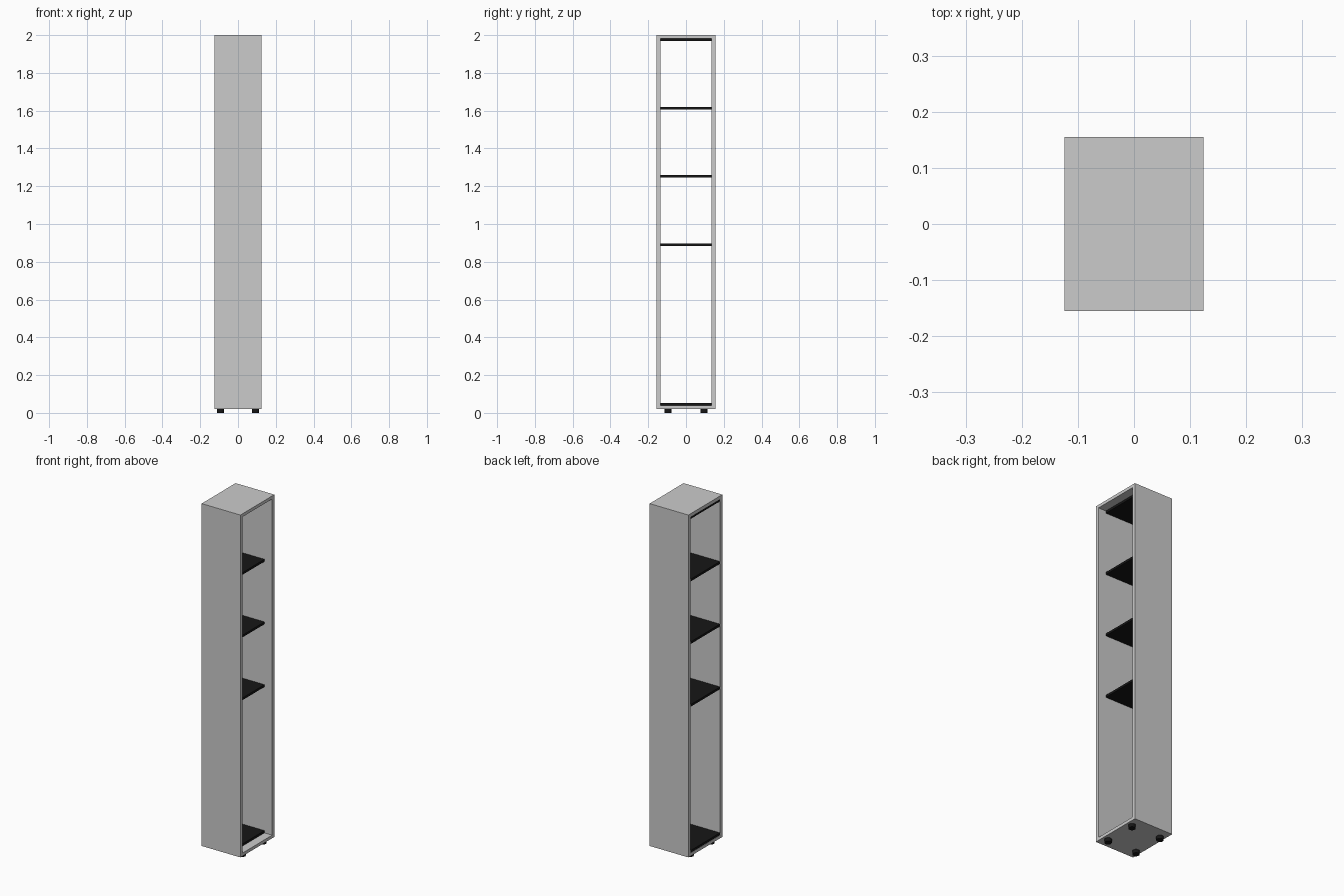
import bpy, bmesh
from mathutils import Matrix

if "Cube" in bpy.data.objects:
    bpy.data.objects.remove(bpy.data.objects["Cube"])

black = bpy.data.materials.new("black")
black.diffuse_color = (0.008, 0.008, 0.008, 1)
black.use_nodes = True
black.node_tree.nodes["Principled BSDF"].inputs["Base Color"].default_value = black.diffuse_color

HX, HY, Z0, Z1 = 0.124, 0.155, 0.02, 2.0   # outer case
TY, TZ = 0.02, 0.018                       # wall thickness


def add_object(name, bm, mat=None):
    bmesh.ops.recalc_face_normals(bm, faces=bm.faces)
    mesh = bpy.data.meshes.new(name)
    bm.to_mesh(mesh)
    bm.free()
    ob = bpy.data.objects.new(name, mesh)
    bpy.context.collection.objects.link(ob)
    if mat:
        mesh.materials.append(mat)
    return ob


def box(name, lo, hi, mat=None):
    bm = bmesh.new()
    size = [b - a for a, b in zip(lo, hi)]
    mid = [(a + b) / 2 for a, b in zip(lo, hi)]
    bmesh.ops.create_cube(bm, size=1, matrix=Matrix.Translation(mid) @ Matrix.Diagonal((*size, 1)))
    return add_object(name, bm, mat)


# Case: rectangular tube open at both x ends
def ring(y, za, zb):
    return [(-y, za), (y, za), (y, zb), (-y, zb)]


bm = bmesh.new()
loops = [[bm.verts.new((x, y, z)) for y, z in pts]
         for x in (-HX, HX)
         for pts in (ring(HY, Z0, Z1), ring(HY - TY, Z0 + TZ, Z1 - TZ))]
outer_l, inner_l, outer_r, inner_r = loops
for a, b in ((outer_l, outer_r), (outer_r, inner_r), (inner_r, inner_l), (inner_l, outer_l)):
    for i in range(4):
        j = (i + 1) % 4
        bm.faces.new((a[i], a[j], b[j], b[i]))
add_object("case", bm)

# Shelves, set back from the right-hand opening
ST = 0.013
for i, z in enumerate((0.045, 0.889, 1.252, 1.614, 1.9755)):
    box(f"shelf_{i + 1}", (-HX + 0.001, -HY + TY, z - ST / 2),
        (0.075, HY - TY, z + ST / 2), black)

# Four round feet
for sx, side in ((-1, "left"), (1, "right")):
    for sy, end in ((-1, "front"), (1, "back")):
        bm = bmesh.new()
        bmesh.ops.create_cone(bm, cap_ends=True, segments=32, radius1=0.019, radius2=0.019,
                              depth=Z0, matrix=Matrix.Translation((sx * 0.093, sy * 0.095, Z0 / 2)))
        ob = add_object(f"foot_{end}_{side}", bm, black)
        bpy.context.view_layer.objects.active = ob
        bpy.ops.object.select_all(action='DESELECT')
        ob.select_set(True)
        bpy.ops.object.shade_smooth_by_angle()
